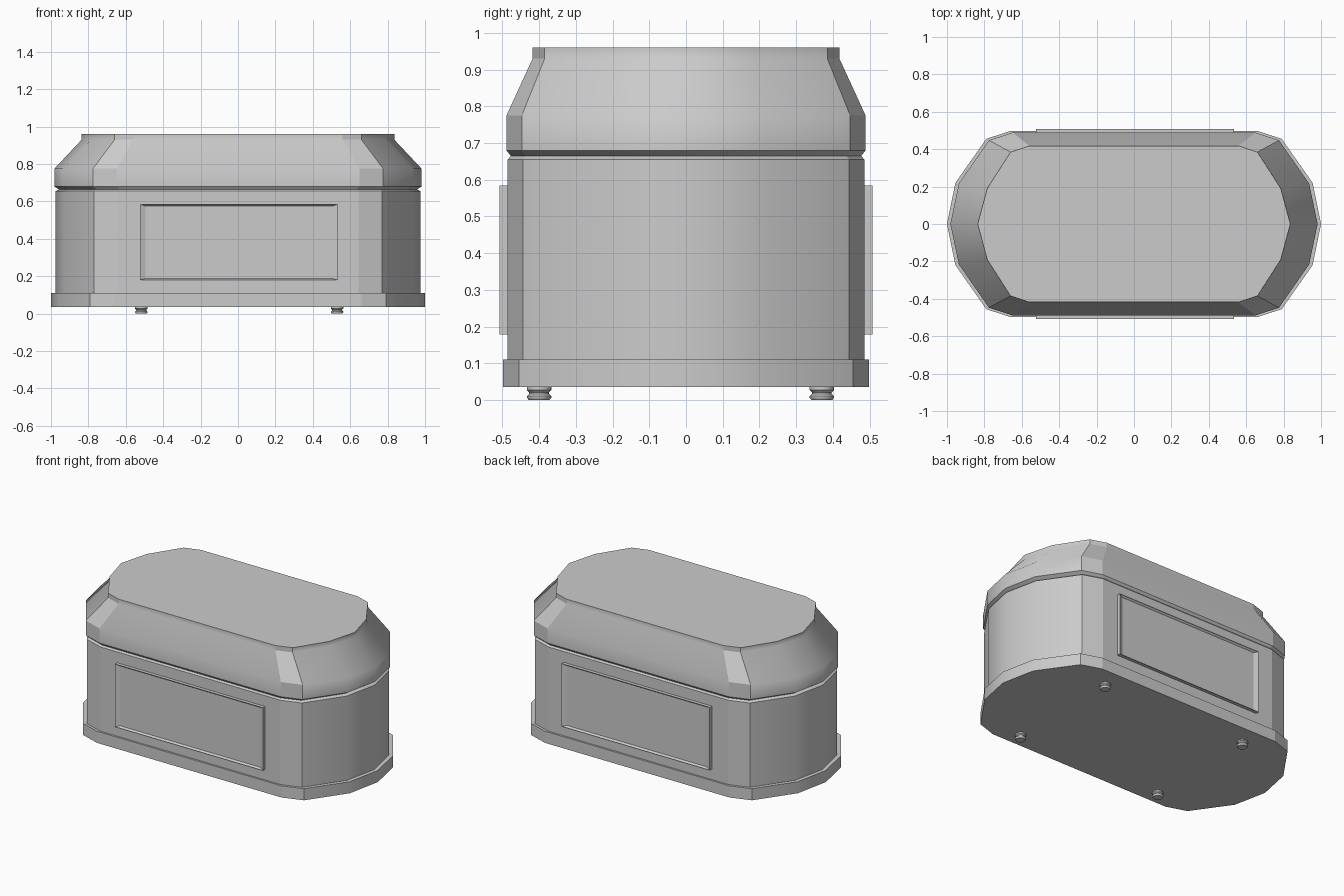
import bpy, bmesh, math
from mathutils import Matrix, Vector

cube = bpy.data.objects.get("Cube")
if cube:
    bpy.data.objects.remove(cube, do_unlink=True)

grey = bpy.data.materials.new("plain grey")
grey.use_nodes = True
colour = (0.6, 0.6, 0.6, 1)
grey.diffuse_color = colour
grey.node_tree.nodes["Principled BSDF"].inputs["Base Color"].default_value = colour

# Quarter outlines: widest (base) and narrowest (top of lid)
WIDE = [(1.0, 0), (0.955, 0.22), (0.79, 0.455), (0.66, 0.498)]
NARROW = [(0.836, 0), (0.785, 0.19), (0.66, 0.385), (0.56, 0.418)]


def outline(t):
    """Full closed outline, blended from wide (0) to narrow (1)."""
    q = [Vector(a).lerp(Vector(b), t) for a, b in zip(WIDE, NARROW)]
    half = q + [Vector((-p.x, p.y)) for p in reversed(q)]
    return half + [Vector((p.x, -p.y)) for p in reversed(half[1:-1])]


def finish(bm, name, angle=None):
    bmesh.ops.recalc_face_normals(bm, faces=bm.faces)
    mesh = bpy.data.meshes.new(name)
    bm.to_mesh(mesh)
    bm.free()
    mesh.materials.append(grey)
    obj = bpy.data.objects.new(name, mesh)
    bpy.context.scene.collection.objects.link(obj)
    if angle:
        bpy.ops.object.select_all(action='DESELECT')
        obj.select_set(True)
        bpy.context.view_layer.objects.active = obj
        bpy.ops.object.shade_smooth_by_angle(angle=math.radians(angle))
    return obj


def loft(name, levels, angle):
    """Stack of outlines given as (height, blend), capped at both ends."""
    bm = bmesh.new()
    rings = [[bm.verts.new((p.x, p.y, z)) for p in outline(t)] for z, t in levels]
    n = len(rings[0])
    for low, high in zip(rings, rings[1:]):
        for i in range(n):
            j = (i + 1) % n
            bm.faces.new((low[i], low[j], high[j], high[i]))
    bm.faces.new(rings[0])
    bm.faces.new(rings[-1])
    obj = finish(bm, name, angle)
    # Corner chamfers and caps stay flat
    for f in obj.data.polygons:
        c = f.center
        if len(f.vertices) > 4 or (0.58 < abs(c.x) < 0.75 and abs(c.y) > 0.39):
            f.use_smooth = False
    return obj


loft("base_plinth", [(0.035, 0), (0.11, 0)], 30)
loft("body", [(0.11, 0.15), (0.655, 0.15), (0.665, 0.26), (0.68, 0.11)], 30)
loft("lid", [(0.68, 0.11), (0.775, 0.11), (0.93, 1), (0.96, 1)], 50)


# Raised panels with a recessed field
def panel(name, side):
    bm = bmesh.new()
    bmesh.ops.create_cube(bm, size=1, matrix=Matrix.Translation((0.005, side * 0.488, 0.382))
                          @ Matrix.Diagonal((1.06, 0.04, 0.406, 1)))
    bm.normal_update()
    face = max(bm.faces, key=lambda f: f.normal.y * side)
    bmesh.ops.inset_region(bm, faces=[face], thickness=0.042)
    # Narrower rails than stiles
    for v in face.verts:
        v.co.z += 0.02 if v.co.z > 0.382 else -0.02
        v.co.y -= side * 0.012
    finish(bm, name)


panel("front_panel", -1)
panel("back_panel", 1)


# Turned feet
def foot(name, x, y):
    profile = [(0, 0), (0.028, 0), (0.033, 0.006), (0.033, 0.011), (0.027, 0.017),
               (0.027, 0.021), (0.033, 0.027), (0.033, 0.037)]
    bm = bmesh.new()
    verts = [bm.verts.new((r, 0, z)) for r, z in profile]
    edges = [bm.edges.new(pair) for pair in zip(verts, verts[1:])]
    bmesh.ops.spin(bm, geom=verts + edges, cent=(0, 0, 0), axis=(0, 0, 1),
                   angle=math.tau, steps=16)
    bmesh.ops.remove_doubles(bm, verts=bm.verts, dist=0.0005)
    bmesh.ops.translate(bm, verts=bm.verts, vec=(x, y, 0))
    finish(bm, name, 40)


for x, side in ((-0.517, "right"), (0.53, "left")):
    for y, end in ((-0.4, "front"), (0.37, "back")):
        foot(f"{end}_{side}_foot", x, y)
